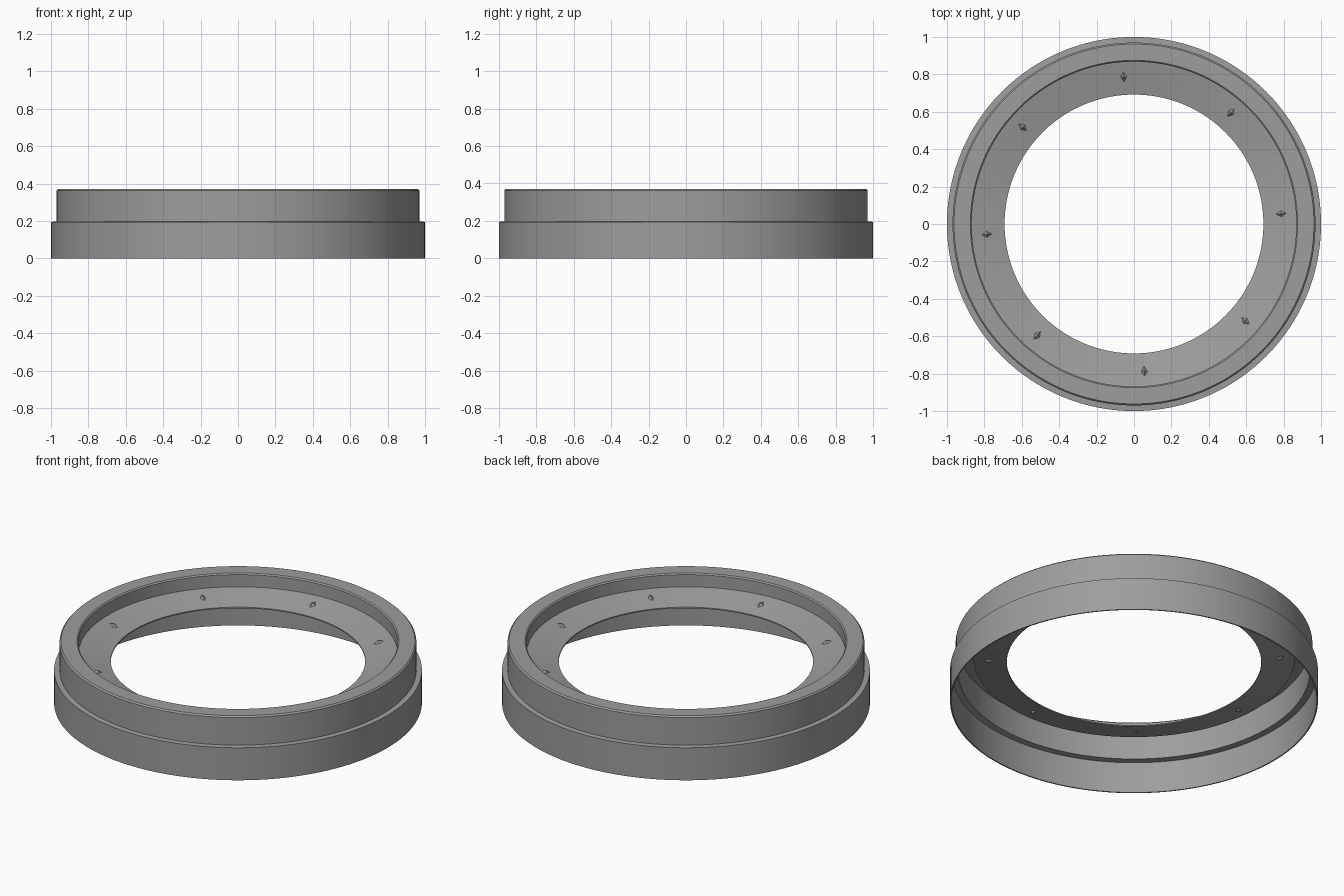
import bpy, bmesh, math
from mathutils import Matrix, Vector

cube = bpy.data.objects.get("Cube")
if cube:
    bpy.data.objects.remove(cube, do_unlink=True)

grey = bpy.data.materials.new("plain grey")
grey.use_nodes = True
colour = (0.34, 0.34, 0.34, 1)
grey.diffuse_color = colour
grey.node_tree.nodes["Principled BSDF"].inputs["Base Color"].default_value = colour


def add_object(name, bm):
    bmesh.ops.recalc_face_normals(bm, faces=bm.faces)
    mesh = bpy.data.meshes.new(name)
    bm.to_mesh(mesh)
    bm.free()
    mesh.materials.append(grey)
    obj = bpy.data.objects.new(name, mesh)
    bpy.context.collection.objects.link(obj)
    return obj


# Thin stepped ring: closed (radius, height) section turned about z
section = [
    (1.0, 0.0), (1.0, 0.195), (0.97, 0.197), (0.97, 0.362), (0.962, 0.37),
    (0.875, 0.37), (0.868, 0.363), (0.868, 0.29), (0.692, 0.25),
    (0.692, 0.243), (0.875, 0.28), (0.88, 0.355), (0.957, 0.355),
    (0.957, 0.19), (0.993, 0.187), (0.993, 0.0),
]
bm = bmesh.new()
verts = [bm.verts.new((r, 0, z)) for r, z in section]
edges = [bm.edges.new((a, b)) for a, b in zip(verts, verts[1:] + verts[:1])]
bmesh.ops.spin(bm, geom=verts + edges, cent=(0, 0, 0), axis=(0, 0, 1),
               angle=math.tau, steps=160, use_merge=True)
bmesh.ops.remove_doubles(bm, verts=bm.verts, dist=0.0001)
ring = add_object("stepped_ring", bm)
bpy.context.view_layer.objects.active = ring
ring.select_set(True)
bpy.ops.object.shade_smooth_by_angle(angle=math.radians(30))

# Small diamond studs set through the sloping inner flange
bm = bmesh.new()
slope = Matrix.Rotation(-math.atan2(0.04, 0.176), 4, "Y")
for i in range(8):
    place = (Matrix.Rotation(math.radians(4 + 45 * i), 4, "Z")
             @ Matrix.Translation((0.79, 0, 0.268)) @ slope)
    tips = [bm.verts.new(place @ Vector((x, y, 0)))
            for x, y in ((0.036, 0), (0, 0.022), (-0.036, 0), (0, -0.022))]
    for height in (0.018, -0.018):
        peak = bm.verts.new(place @ Vector((0, 0, height)))
        for a, b in zip(tips, tips[1:] + tips[:1]):
            bm.faces.new((a, b, peak))
add_object("flange_studs", bm)
